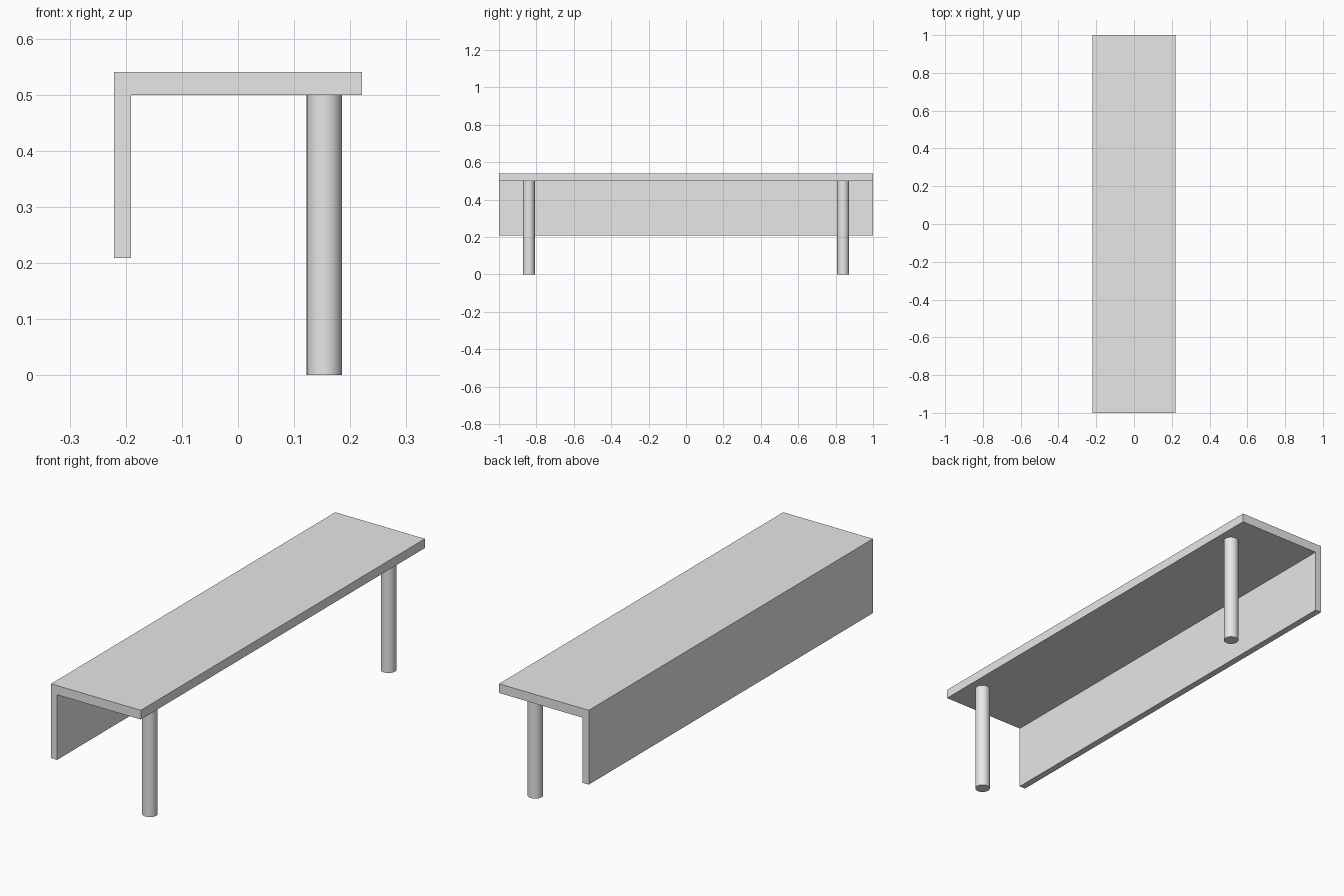
import bpy, bmesh
from mathutils import Matrix

if "Cube" in bpy.data.objects:
    bpy.data.objects.remove(bpy.data.objects["Cube"])

grey = bpy.data.materials.new("light_grey")
grey.diffuse_color = (0.8, 0.8, 0.8, 1)
grey.use_nodes = True
grey.node_tree.nodes["Principled BSDF"].inputs["Base Color"].default_value = grey.diffuse_color


def add_object(name, bm):
    bmesh.ops.recalc_face_normals(bm, faces=bm.faces)
    mesh = bpy.data.meshes.new(name)
    bm.to_mesh(mesh)
    bm.free()
    mesh.materials.append(grey)
    ob = bpy.data.objects.new(name, mesh)
    bpy.context.collection.objects.link(ob)
    return ob


# Top and side panel: one L-shaped profile extruded along y
profile = [(-0.221, 0.209), (-0.191, 0.209), (-0.191, 0.499),
           (0.221, 0.499), (0.221, 0.54), (-0.221, 0.54)]
bm = bmesh.new()
face = bm.faces.new([bm.verts.new((x, -1, z)) for x, z in profile])
ext = bmesh.ops.extrude_face_region(bm, geom=[face])
bmesh.ops.translate(bm, vec=(0, 2, 0),
                    verts=[v for v in ext["geom"] if isinstance(v, bmesh.types.BMVert)])
add_object("top_and_side_panel", bm)

# Round legs under the open edge
for name, y in (("front_leg", -0.84), ("back_leg", 0.84)):
    bm = bmesh.new()
    bmesh.ops.create_cone(bm, cap_ends=True, segments=32, radius1=0.0315,
                          radius2=0.0315, depth=0.499,
                          matrix=Matrix.Translation((0.154, y, 0.2495)))
    leg = add_object(name, bm)
    bpy.ops.object.select_all(action='DESELECT')
    leg.select_set(True)
    bpy.context.view_layer.objects.active = leg
    bpy.ops.object.shade_smooth_by_angle()
